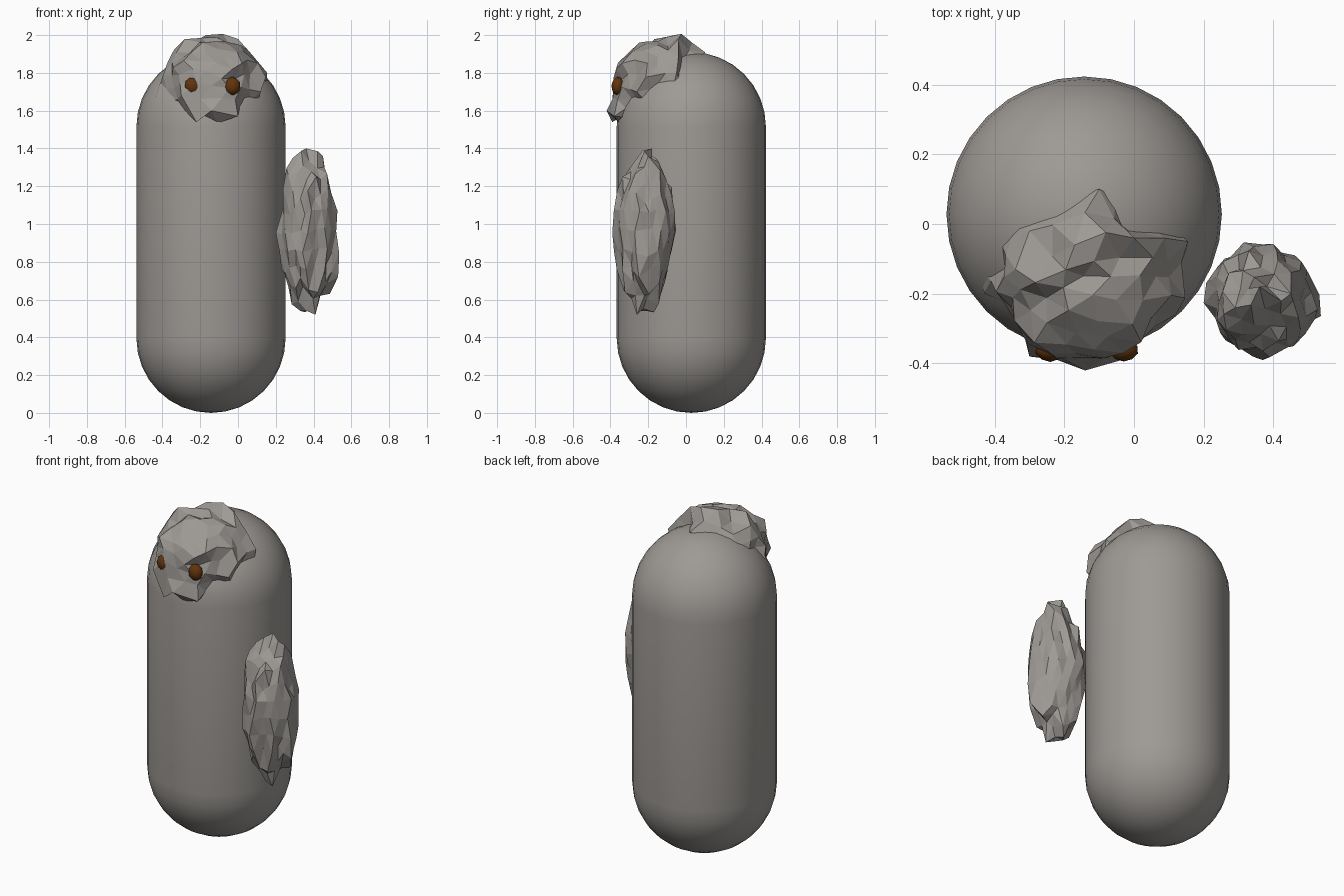
import bpy, bmesh, math, random
from mathutils import Vector

if "Cube" in bpy.data.objects:
    bpy.data.objects.remove(bpy.data.objects["Cube"])


def material(name, colour):
    m = bpy.data.materials.new(name)
    m.diffuse_color = (*colour, 1)
    m.use_nodes = True
    m.node_tree.nodes["Principled BSDF"].inputs["Base Color"].default_value = m.diffuse_color
    return m


stone = material("warm_grey", (0.34, 0.32, 0.30))
brown = material("eye_brown", (0.12, 0.034, 0.004))


def finish(name, bm, smooth, mat):
    bmesh.ops.recalc_face_normals(bm, faces=bm.faces[:])
    for f in bm.faces:
        f.smooth = smooth
    me = bpy.data.meshes.new(name)
    bm.to_mesh(me)
    bm.free()
    me.materials.append(mat)
    ob = bpy.data.objects.new(name, me)
    bpy.context.collection.objects.link(ob)
    return ob


def capsule(name, x, y, radius, height, segs=32, rings=8):
    # half profile revolved around z
    pts = []
    for base, start in ((radius, -90), (height - radius, 0)):
        for i in range(rings + 1):
            a = math.radians(start + 90 * i / rings)
            pts.append((radius * math.cos(a), 0, base + radius * math.sin(a)))
    bm = bmesh.new()
    vs = [bm.verts.new(p) for p in pts]
    es = [bm.edges.new(p) for p in zip(vs, vs[1:])]
    bmesh.ops.spin(bm, geom=vs + es, cent=(0, 0, 0), axis=(0, 0, 1),
                   angle=math.tau, steps=segs)
    bmesh.ops.remove_doubles(bm, verts=bm.verts[:], dist=1e-4)
    finish(name, bm, True, stone).location = (x, y, 0)


def rock(name, centre, size, rough, seed, subdiv=3, peaks=(), smooth=False,
         mat=stone):
    # jittered icosphere; peaks pull the nearest vertex and its neighbours
    rng = random.Random(seed)
    bm = bmesh.new()
    bmesh.ops.create_icosphere(bm, subdivisions=subdiv, radius=1)
    c = Vector(centre)
    for v in bm.verts:
        k = 1 + rng.uniform(-rough, rough)
        side = Vector([rng.uniform(-rough, rough) for _ in range(3)]) * 0.4
        v.co = c + Vector([a * b for a, b in zip(v.co * k + side, size)])
    used = set()
    for p in map(Vector, peaks):
        free = [v for v in bm.verts if v not in used]
        v = min(free, key=lambda q: (q.co - p).length)
        move = p - v.co
        for e in v.link_edges:
            n = e.other_vert(v)
            if n not in used:
                n.co += move * 0.3
        v.co = p
        used.add(v)
    finish(name, bm, smooth, mat)


# Rounded body
capsule("body", -0.143, 0.028, 0.395, 1.91)

# Craggy face lump on the upper front of the body
rock("face_lump", (-0.14, -0.155, 1.73), (0.27, 0.23, 0.24), 0.11, 4, peaks=[
    (-0.10, 0.10, 1.91), (-0.17, -0.06, 2.0), (0.0, -0.04, 1.98),
    (-0.34, -0.13, 1.92), (-0.44, -0.13, 1.70), (0.155, -0.05, 1.80),
    (0.12, -0.26, 1.70), (-0.22, -0.39, 1.54), (0.0, -0.38, 1.57),
    (-0.14, -0.42, 1.60), (-0.30, -0.38, 1.68), (-0.30, -0.02, 1.90),
    (-0.36, -0.25, 1.64), (-0.24, -0.37, 1.82), (-0.03, -0.37, 1.82)])

# Craggy upright boulder at the side
rock("side_boulder", (0.37, -0.22, 0.96), (0.15, 0.158, 0.40), 0.11, 9,
     peaks=[(0.36, -0.18, 1.40), (0.41, -0.26, 0.52), (0.29, -0.24, 1.35),
            (0.45, -0.20, 1.36), (0.33, -0.21, 0.54), (0.53, -0.25, 0.72)])

# Brown eyes
for side, x, seed in (("left", -0.24, 1), ("right", -0.03, 2)):
    rock(side + "_eye", (x, -0.361, 1.73), (0.043, 0.034, 0.048), 0.04, seed,
         subdiv=2, smooth=True, mat=brown)
